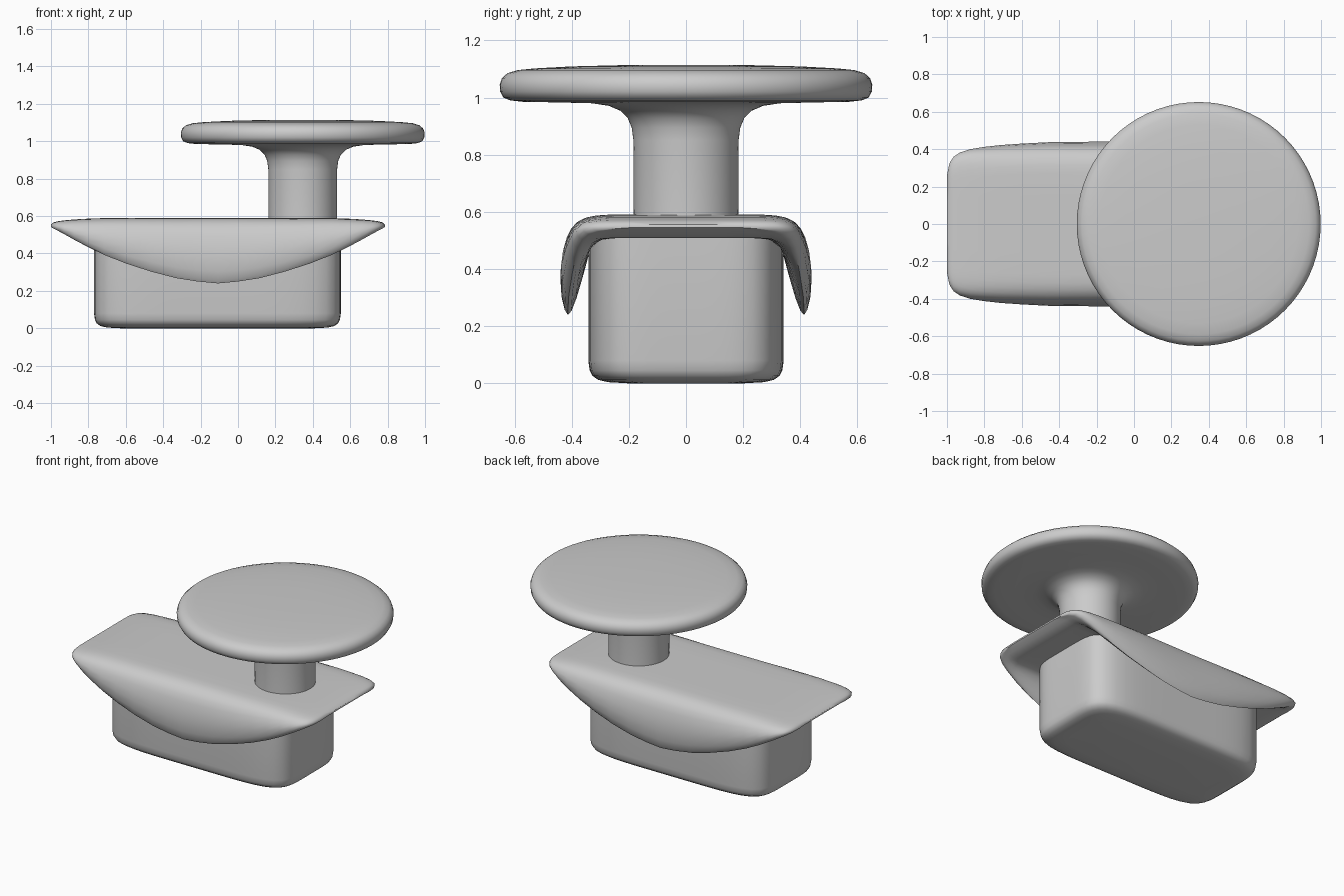
import bpy, bmesh
from math import sin, cos, pi, radians

if "Cube" in bpy.data.objects:
    bpy.data.objects.remove(bpy.data.objects["Cube"])

grey = bpy.data.materials.new("light_grey")
grey.use_nodes = True
COLOUR = (0.6, 0.6, 0.6, 1)
grey.diffuse_color = COLOUR
grey.node_tree.nodes["Principled BSDF"].inputs["Base Color"].default_value = COLOUR


def loft(name, rings):
    """Skin a list of closed rings, capping both ends."""
    bm = bmesh.new()
    loops = [[bm.verts.new(p) for p in ring] for ring in rings]
    for a, b in zip(loops, loops[1:]):
        for i in range(len(a)):
            j = (i + 1) % len(a)
            bm.faces.new((a[i], a[j], b[j], b[i]))
    bm.faces.new(loops[0])
    bm.faces.new(loops[-1])
    bmesh.ops.recalc_face_normals(bm, faces=bm.faces)
    mesh = bpy.data.meshes.new(name)
    bm.to_mesh(mesh)
    bm.free()
    mesh.materials.append(grey)
    obj = bpy.data.objects.new(name, mesh)
    bpy.context.collection.objects.link(obj)
    bpy.ops.object.select_all(action="DESELECT")
    obj.select_set(True)
    bpy.context.view_layer.objects.active = obj
    bpy.ops.object.shade_smooth_by_angle(angle=radians(50))
    return obj


def rounded_ring(cx, a, b, z, power, steps=72):
    """Superellipse outline; power 2 is a plain ellipse."""
    ring = []
    for i in range(steps):
        c, s = cos(2 * pi * i / steps), sin(2 * pi * i / steps)
        r = (abs(c) ** power + abs(s) ** power) ** (-1 / power)
        ring.append((cx + a * r * c, b * r * s, z))
    return ring


# Soft-cornered lower body: inset and height
body_levels = [(0.14, 0.0), (0.07, 0.004), (0.035, 0.012), (0.015, 0.026),
               (0.005, 0.045), (0.0, 0.08), (0.0, 0.53)]
loft("lower_body", [rounded_ring(-0.11, 0.66 - d, 0.342 - d, z, 5.5)
                    for d, z in body_levels])

# Round top flowing into its column: radius and height
top_profile = [(0.2, 1.114), (0.4, 1.109), (0.53, 1.102), (0.59, 1.096),
               (0.625, 1.085), (0.644, 1.068), (0.652, 1.045), (0.65, 1.02),
               (0.639, 1.0), (0.615, 0.99), (0.57, 0.985), (0.45, 0.983),
               (0.33, 0.98), (0.27, 0.971), (0.23, 0.954), (0.204, 0.928),
               (0.19, 0.895), (0.184, 0.85), (0.183, 0.55)]
loft("round_top_and_column",
     [rounded_ring(0.346, r, r, z, 2) for r, z in top_profile])

# Draped cover: half section as (width fraction, height fraction above hem)
outer = [(0.35, 1.0), (0.62, 1.0), (0.72, 0.99), (0.8, 0.965), (0.87, 0.91),
         (0.92, 0.83), (0.955, 0.72), (0.985, 0.56), (1.0, 0.38), (0.99, 0.18),
         (0.965, 0.05), (0.94, 0.0)]
inner = [(0.91, 0.05), (0.87, 0.22), (0.82, 0.5), (0.77, 0.8), (0.7, 0.95),
         (0.6, 1.0), (0.35, 1.0)]
# Distance from middle, hem height, half width, top height
stations = [(0, 0.24, 0.44, 0.59), (0.12, 0.25, 0.44, 0.59),
            (0.25, 0.268, 0.439, 0.59), (0.4, 0.303, 0.437, 0.59),
            (0.55, 0.346, 0.43, 0.59), (0.68, 0.392, 0.422, 0.589),
            (0.78, 0.435, 0.412, 0.586), (0.86, 0.473, 0.4, 0.582),
            (0.92, 0.503, 0.383, 0.577), (0.96, 0.522, 0.36, 0.572),
            (0.985, 0.533, 0.325, 0.566), (1, 0.542, 0.26, 0.555)]


def cover_ring(x, hem, width, top):
    under = max(0.508, hem + 0.003)
    half = [(width * f, hem + g * (top - hem)) for f, g in outer]
    half += [(width * f, hem + g * (under - hem)) for f, g in inner]
    return [(x, y, z) for y, z in half] + [(x, -y, z) for y, z in reversed(half)]


rings = [cover_ring(-0.107 - 0.893 * d, h, w, t) for d, h, w, t in reversed(stations)]
rings += [cover_ring(-0.107 + 0.893 * d, h, w, t) for d, h, w, t in stations[1:]]
loft("draped_cover", rings)
